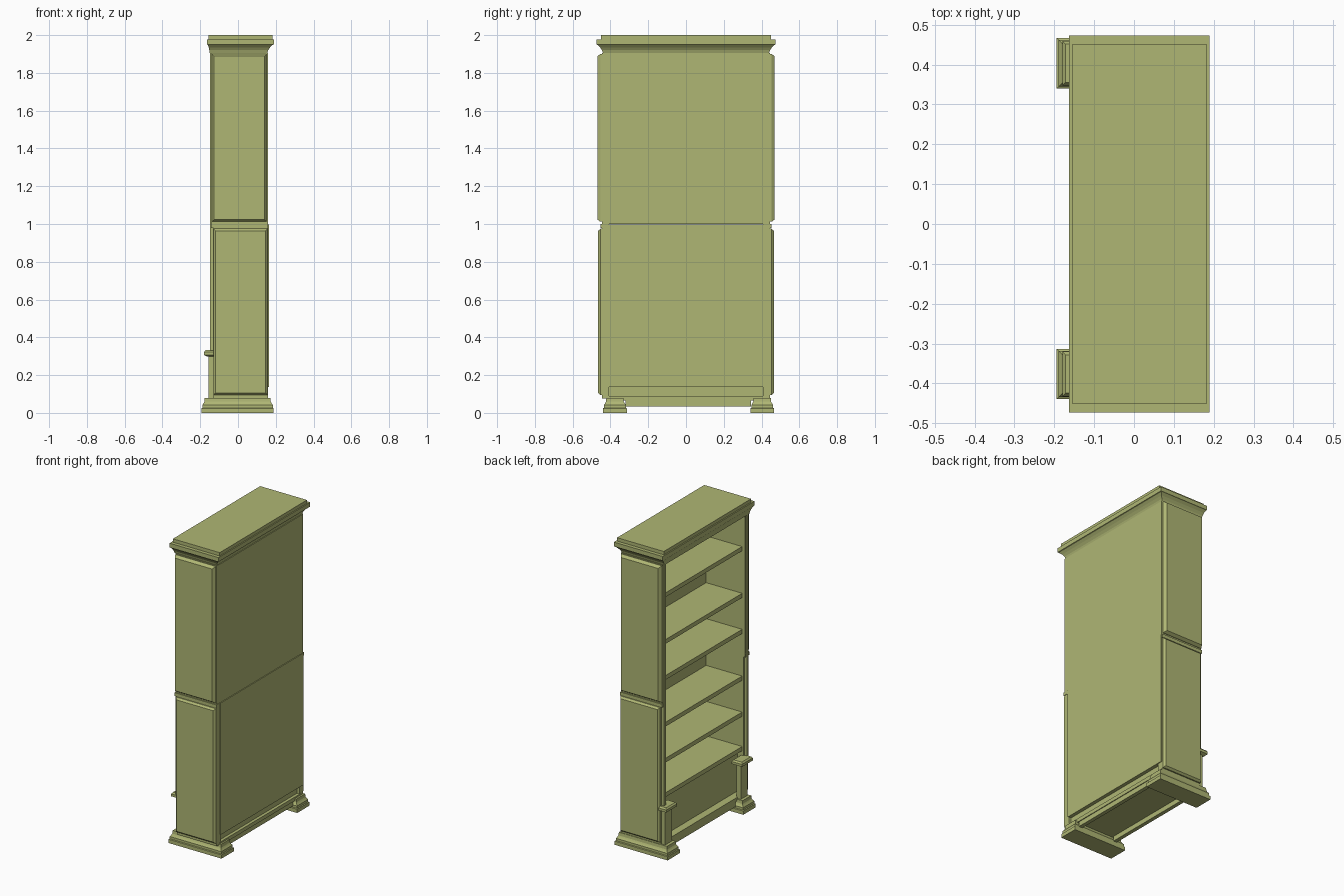
import bpy
import bmesh

cube = bpy.data.objects.get("Cube")
if cube:
    bpy.data.objects.remove(cube, do_unlink=True)

olive = bpy.data.materials.new("olive paint")
olive.use_nodes = True
colour = (0.43, 0.47, 0.175, 1)
olive.diffuse_color = colour
olive.node_tree.nodes["Principled BSDF"].inputs["Base Color"].default_value = colour


def loft(name, rings, axis="z"):
    """Stack rectangles (level, a0, a1, b0, b1) along z, or along y for wall panels."""
    bm = bmesh.new()
    loops = []
    for level, a0, a1, b0, b1 in rings:
        corners = [(a0, b0), (a1, b0), (a1, b1), (a0, b1)]
        loops.append([bm.verts.new((a, b, level) if axis == "z" else (a, level, b))
                      for a, b in corners])
    for low, high in zip(loops, loops[1:]):
        for i in range(4):
            j = (i + 1) % 4
            bm.faces.new((low[i], low[j], high[j], high[i]))
    bm.faces.new(loops[0])
    bm.faces.new(loops[-1])
    bmesh.ops.recalc_face_normals(bm, faces=bm.faces)
    mesh = bpy.data.meshes.new(name)
    bm.to_mesh(mesh)
    bm.free()
    mesh.materials.append(olive)
    obj = bpy.data.objects.new(name, mesh)
    bpy.context.collection.objects.link(obj)
    return obj


def box(name, x0, x1, y0, y1, z0, z1):
    return loft(name, [(z0, x0, x1, y0, y1), (z1, x0, x1, y0, y1)])


def grown(z, rect, g):
    x0, x1, y0, y1 = rect
    return (z, x0 - g, x1 + g, y0 - g, y1 + g)


# Cornice and top board
loft("cornice", [
    (1.905, -0.15, 0.155, -0.44, 0.44), (1.92, -0.152, 0.16, -0.445, 0.445),
    (1.935, -0.155, 0.17, -0.455, 0.455), (1.948, -0.16, 0.182, -0.468, 0.468),
    (1.95, -0.163, 0.19, -0.473, 0.473), (1.978, -0.163, 0.19, -0.473, 0.473)])
box("top_board", -0.155, 0.183, -0.45, 0.45, 1.978, 2.0)

# Back panels, upper and lower
box("upper_back", 0.14, 0.16, -0.412, 0.442, 1.0, 1.905)
box("lower_back", 0.14, 0.163, -0.412, 0.442, 0.138, 0.998)

# Shelves
for i, z in enumerate((0.39, 0.615, 0.85, 1.155, 1.39, 1.695)):
    box(f"shelf_{i + 1}", -0.12, 0.14, -0.41, 0.41, z - 0.028, z)

# Base: floor board, kick panel and rails between the feet
box("floor_board", -0.135, 0.16, -0.41, 0.43, 0.066, 0.09)
box("kick_panel", -0.085, -0.065, -0.41, 0.41, 0.09, 0.365)
box("lower_back_rail", 0.125, 0.14, -0.41, 0.43, 0.09, 0.14)
box("front_rail", -0.135, -0.11, -0.32, 0.345, 0.035, 0.066)
box("rear_rail", 0.13, 0.155, -0.32, 0.345, 0.035, 0.066)

for side, s in (("right", -1), ("left", 1)):
    # Side walls with a slim ledge between the two halves
    inner, outer = sorted((s * 0.408, s * 0.445))
    box(f"{side}_upper_wall", -0.14, 0.158, inner, outer, 1.0, 1.905)
    box(f"{side}_lower_wall", -0.13, 0.158, inner, outer, 0.075, 0.978)
    ledge = sorted((s * 0.408, s * 0.452))
    box(f"{side}_ledge", -0.142, 0.16, *ledge, 0.978, 1.0)
    stile = sorted((s * 0.418, s * 0.437))
    box(f"{side}_stile", -0.147, -0.12, *stile, 0.33, 1.905)

    # Raised panels with bevelled rims
    for part, x0, x1, z0, z1, out in (("upper", -0.138, 0.152, 1.012, 1.9, 0.469),
                                      ("lower", -0.13, 0.157, 0.095, 0.975, 0.465)):
        b = 0.011
        loft(f"{side}_{part}_panel", [
            (s * 0.44, x0, x1, z0, z1), (s * 0.453, x0, x1, z0, z1),
            (s * out, x0 + b, x1 - b, z0 + b, z1 - b)], "y")

    # Moulded foot running the depth of the case
    mid = 0.0135 + s * 0.39
    foot = (-0.175, 0.17, mid - 0.044, mid + 0.044)
    loft(f"{side}_foot", [
        grown(0, foot, 0.019), grown(0.024, foot, 0.019), grown(0.027, foot, 0.014),
        grown(0.042, foot, 0.014), grown(0.052, foot, 0.007), grown(0.06, foot, 0.003),
        grown(0.08, foot, 0.001)])

    # Short post with a flared cap on the open side
    box(f"{side}_post", -0.157, -0.125, mid - 0.036, mid + 0.036, 0.08, 0.305)
    cap = (-0.16, -0.125, mid - 0.036, mid + 0.036)
    loft(f"{side}_post_cap", [
        grown(0.298, cap, 0.002), grown(0.306, cap, 0.02),
        grown(0.322, cap, 0.02), grown(0.332, cap, 0.012)])
